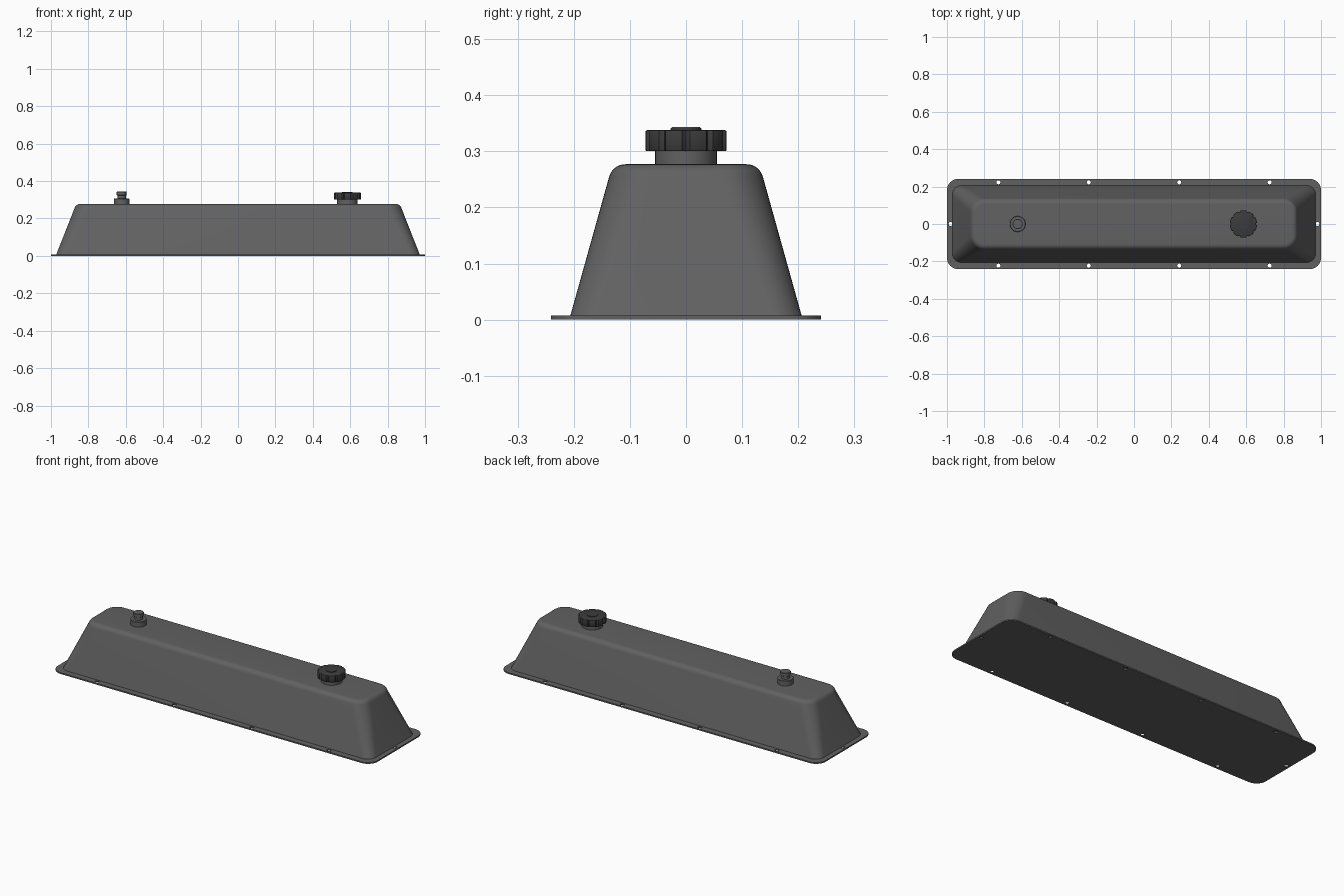
import bpy, bmesh
from math import sin, cos, pi, radians

if "Cube" in bpy.data.objects:
    bpy.data.objects.remove(bpy.data.objects["Cube"])


def material(name, v):
    m = bpy.data.materials.new(name)
    m.diffuse_color = (v, v, v, 1)
    m.use_nodes = True
    m.node_tree.nodes["Principled BSDF"].inputs["Base Color"].default_value = m.diffuse_color
    return m


grey = material("dark_grey", 0.12)
black = material("near_black", 0.045)


def rounded_rect(hx, hy, r, n=10):
    pts = []
    for q, (sx, sy) in enumerate([(1, 1), (-1, 1), (-1, -1), (1, -1)]):
        for i in range(n + 1):
            a = (q + i / n) * pi / 2
            pts.append((sx * (hx - r) + r * cos(a), sy * (hy - r) + r * sin(a)))
    return pts


def circle(x, y, r, n=20):
    return [(x + r * cos(2 * pi * i / n), y + r * sin(2 * pi * i / n)) for i in range(n)]


def finish(ob, mat, angle=32):
    ob.data.materials.clear()
    ob.data.materials.append(mat)
    bpy.ops.object.select_all(action='DESELECT')
    ob.select_set(True)
    bpy.context.view_layer.objects.active = ob
    bpy.ops.object.shade_smooth_by_angle(angle=radians(angle))


def loft(name, rings, mat, angle=32):
    """Skin a stack of (outline, z) rings and close both ends."""
    bm = bmesh.new()
    loops = [[bm.verts.new((x, y, z)) for x, y in pts] for pts, z in rings]
    n = len(loops[0])
    for lo, hi in zip(loops, loops[1:]):
        for i in range(n):
            j = (i + 1) % n
            bm.faces.new((lo[i], lo[j], hi[j], hi[i]))
    bm.faces.new(loops[0][::-1])
    bm.faces.new(loops[-1])
    me = bpy.data.meshes.new(name)
    bm.to_mesh(me)
    bm.free()
    ob = bpy.data.objects.new(name, me)
    bpy.context.collection.objects.link(ob)
    finish(ob, mat, angle)
    return ob


def turned(name, x, profile, mat, n=48):
    return loft(name, [(circle(x, 0, r, n), z) for r, z in profile], mat)


# mounting flange: filled outline with bolt holes
holes = [(x, y) for x in (-0.725, -0.242, 0.242, 0.725) for y in (-0.223, 0.223)]
holes += [(-0.98, 0), (0.98, 0)]
cu = bpy.data.curves.new("mounting_flange", 'CURVE')
cu.dimensions = '2D'
cu.fill_mode = 'BOTH'
cu.extrude = 0.0037
for pts in [rounded_rect(1.0, 0.241, 0.06)] + [circle(x, y, 0.011) for x, y in holes]:
    sp = cu.splines.new('POLY')
    sp.points.add(len(pts) - 1)
    for p, (x, y) in zip(sp.points, pts):
        p.co = (x, y, 0, 1)
    sp.use_cyclic_u = True
flange = bpy.data.objects.new("mounting_flange", cu)
bpy.context.collection.objects.link(flange)
flange.select_set(True)
bpy.context.view_layer.objects.active = flange
bpy.ops.object.convert(target='MESH')
flange = bpy.context.object
for v in flange.data.vertices:
    v.co.z += 0.0037
finish(flange, grey)

# tapered cover body with a rounded top edge
R = 0.03
rings = [(rounded_rect(0.973, 0.207, 0.05), 0.004)]
for i in range(9):
    a = radians(15.4 + (90 - 15.4) * i / 8)
    c = R * cos(a)
    rings.append((rounded_rect(0.845 + c, 0.108 + c, 0.045 + c), 0.247 + R * sin(a)))
loft("cover_body", rings, grey)

# oil filler neck and scalloped cap
CX = 0.585
turned("filler_neck", CX, [(0.055, 0.27), (0.055, 0.304)], grey)


def cap_outline(scale=1.0, lobes=10, depth=0.007, half=0.1):
    pts = []
    for k in range(lobes):
        mid = 2 * pi * k / lobes
        for t in (-1, -0.6, 0, 0.6, 1):
            r = (0.0725 - depth * (1 - t * t)) * scale
            pts.append((CX + r * cos(mid + t * half), r * sin(mid + t * half)))
        for i in range(1, 5):
            a = mid + half + (2 * pi / lobes - 2 * half) * i / 5
            pts.append((CX + 0.0725 * scale * cos(a), 0.0725 * scale * sin(a)))
    return pts


loft("filler_cap", [(cap_outline(0.985), 0.301), (cap_outline(), 0.303),
                    (cap_outline(), 0.334), (cap_outline(0.985), 0.337),
                    (cap_outline(0.95), 0.338)], black)
turned("cap_centre_disc", CX, [(0.028, 0.336), (0.028, 0.341)], black)

# breather fitting
BX = -0.622
turned("breather_base", BX, [(0.042, 0.27), (0.042, 0.304), (0.040, 0.306)], grey)
turned("breather_stem", BX, [(0.023, 0.304), (0.023, 0.322), (0.027, 0.325),
                             (0.027, 0.341), (0.025, 0.343)], grey)
